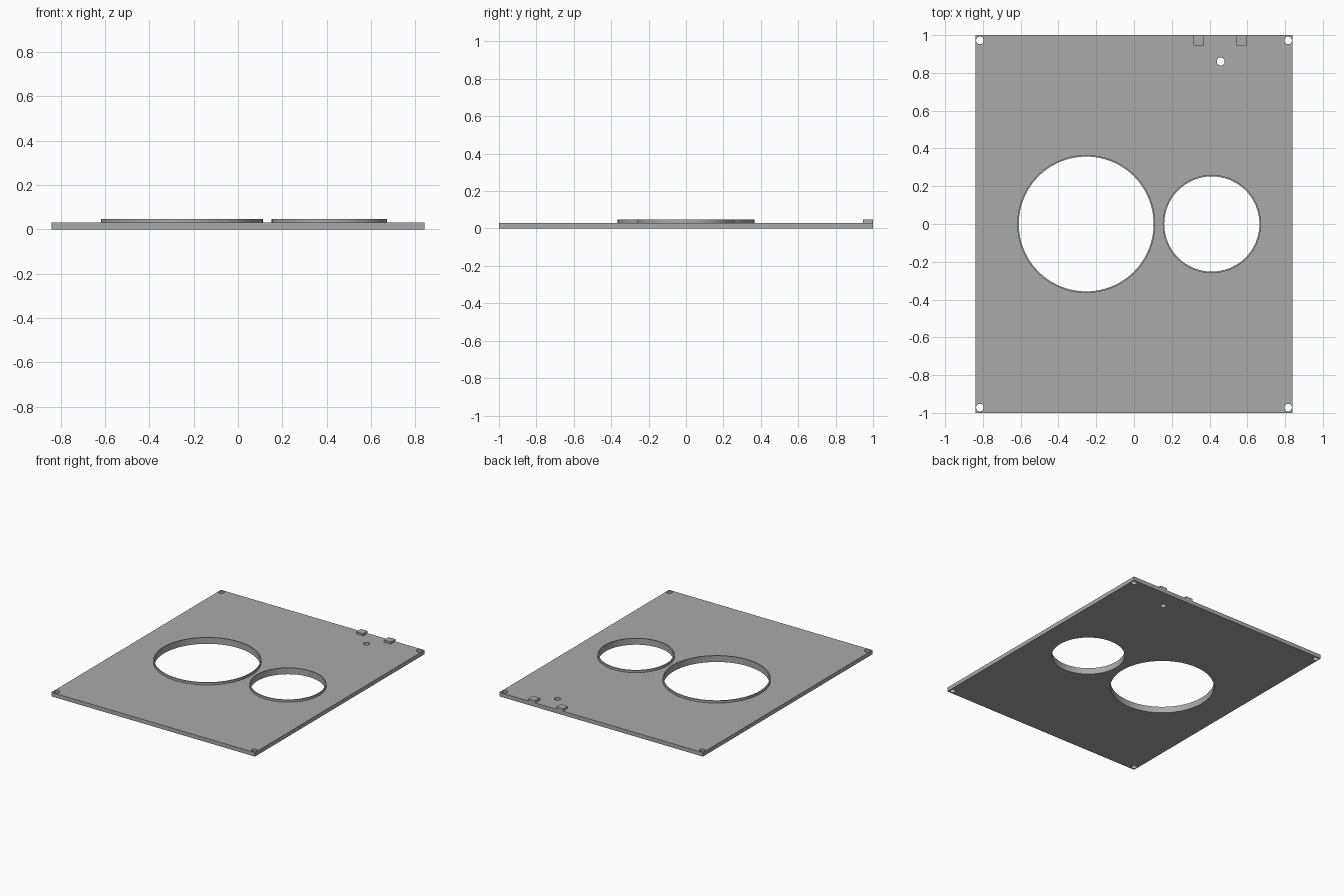
import bpy, bmesh, math

cube = bpy.data.objects.get("Cube")
if cube:
    bpy.data.objects.remove(cube, do_unlink=True)

PLATE_TOP, RIM_TOP = 0.03, 0.047
HALF_X, HALF_Y = 0.84, 1.0

grey = bpy.data.materials.new("plain grey")
grey.use_nodes = True
grey.diffuse_color = (0.4, 0.4, 0.4, 1)
grey.node_tree.nodes["Principled BSDF"].inputs["Base Color"].default_value = (0.4, 0.4, 0.4, 1)


def circle(x, y, r, n=96):
    return [(x + r * math.cos(2 * math.pi * i / n), y + r * math.sin(2 * math.pi * i / n))
            for i in range(n)]


def rectangle(x0, x1, y0, y1):
    return [(x0, y0), (x1, y0), (x1, y1), (x0, y1)]


def extrude_outlines(name, outlines, z0, z1):
    """Fill the first outline, leave the others as holes, and extrude from z0 to z1."""
    curve = bpy.data.curves.new(name, "CURVE")
    curve.dimensions = "2D"
    curve.fill_mode = "BOTH"
    curve.extrude = (z1 - z0) / 2
    for outline in outlines:
        spline = curve.splines.new("POLY")
        spline.points.add(len(outline) - 1)
        for point, (x, y) in zip(spline.points, outline):
            point.co = (x, y, 0, 1)
        spline.use_cyclic_u = True
    helper = bpy.data.objects.new(name + " outline", curve)
    bpy.context.collection.objects.link(helper)
    graph = bpy.context.evaluated_depsgraph_get()
    mesh = bpy.data.meshes.new_from_object(helper.evaluated_get(graph))
    bpy.data.objects.remove(helper, do_unlink=True)

    # Weld the caps to the walls and seat the part at its height
    bm = bmesh.new()
    bm.from_mesh(mesh)
    bmesh.ops.remove_doubles(bm, verts=bm.verts, dist=0.0001)
    bmesh.ops.recalc_face_normals(bm, faces=bm.faces)
    bmesh.ops.translate(bm, verts=bm.verts, vec=(0, 0, (z0 + z1) / 2))
    bm.to_mesh(mesh)
    bm.free()
    mesh.name = name
    mesh.materials.clear()
    mesh.materials.append(grey)
    obj = bpy.data.objects.new(name, mesh)
    bpy.context.collection.objects.link(obj)
    bpy.ops.object.select_all(action="DESELECT")
    obj.select_set(True)
    bpy.context.view_layer.objects.active = obj
    bpy.ops.object.shade_smooth_by_angle(angle=math.radians(30))
    return obj


# Large openings: name, centre x, outer radius
openings = [("large_rim", -0.253, 0.365), ("small_rim", 0.412, 0.26)]

# Plate with openings, corner screw holes and one extra hole near the tabs
holes = [circle(x, 0, r) for _, x, r in openings]
holes += [circle(sx * 0.816, sy * 0.972, 0.02, 32) for sx in (-1, 1) for sy in (-1, 1)]
holes.append(circle(0.459, 0.86, 0.021, 32))
extrude_outlines("base_plate", [rectangle(-HALF_X, HALF_X, -HALF_Y, HALF_Y)] + holes, 0, PLATE_TOP)

# Thin raised rims lining the openings
for name, x, r in openings:
    extrude_outlines(name, [circle(x, 0, r), circle(x, 0, r - 0.008)], 0, RIM_TOP)

# Two small tabs on the back edge
for name, x in (("right_tab", 0.342), ("left_tab", 0.571)):
    extrude_outlines(name, [rectangle(x - 0.028, x + 0.028, 0.946, HALF_Y)], PLATE_TOP, RIM_TOP)
